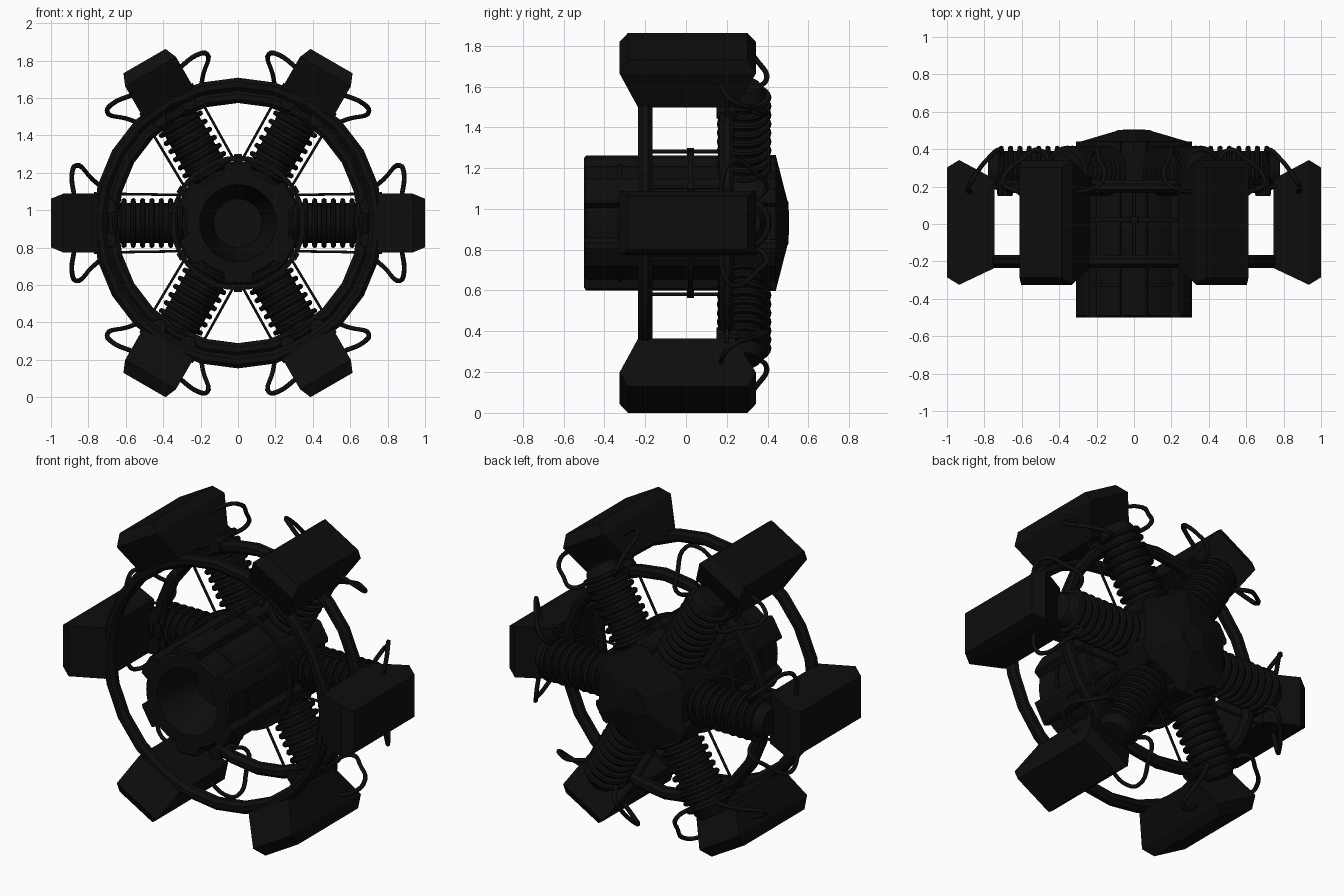
import bpy, bmesh, math
from mathutils import Vector, Matrix

cube = bpy.data.objects.get("Cube")
if cube:
    bpy.data.objects.remove(cube)

CENTRE = 0.931
black = bpy.data.materials.new("matte_black")
black.use_nodes = True
COLOUR = (0.004, 0.004, 0.004, 1)
black.diffuse_color = COLOUR
black.node_tree.nodes["Principled BSDF"].inputs["Base Color"].default_value = COLOUR


def spoke(angle):
    """Local x = outward, y = depth, z = sideways; turned about the hub axis."""
    return Matrix.Translation((0, 0, CENTRE)) @ Matrix.Rotation(-angle, 4, 'Y')


def finish(name, bm, matrix, smooth=True):
    bmesh.ops.recalc_face_normals(bm, faces=bm.faces)
    mesh = bpy.data.meshes.new(name)
    bm.to_mesh(mesh)
    bm.free()
    mesh.materials.append(black)
    obj = bpy.data.objects.new(name, mesh)
    bpy.context.collection.objects.link(obj)
    obj.matrix_world = matrix
    if smooth:
        bpy.ops.object.select_all(action='DESELECT')
        obj.select_set(True)
        bpy.context.view_layer.objects.active = obj
        bpy.ops.object.shade_smooth_by_angle(angle=math.radians(35))
    return obj


def lathe(name, profile, matrix, sides, smooth=True, closed=False, phase=0.0):
    """Spin (radius, height) points around local z."""
    bm = bmesh.new()
    rings = []
    for r, h in profile:
        rings.append([bm.verts.new((r * math.cos(phase + math.tau * i / sides),
                                    r * math.sin(phase + math.tau * i / sides), h))
                      for i in range(sides)])
    pairs = list(zip(rings, rings[1:]))
    if closed:
        pairs.append((rings[-1], rings[0]))
    for a, b in pairs:
        for i in range(sides):
            j = (i + 1) % sides
            bm.faces.new((a[i], a[j], b[j], b[i]))
    if not closed:
        bm.faces.new(rings[0])
        bm.faces.new(rings[-1])
    return finish(name, bm, matrix, smooth)


def loft(name, sections, matrix):
    """Join rectangles (outward, y_min, y_max, half_width)."""
    bm = bmesh.new()
    loops = [[bm.verts.new(p) for p in ((r, y0, -t), (r, y1, -t), (r, y1, t), (r, y0, t))]
             for r, y0, y1, t in sections]
    for a, b in zip(loops, loops[1:]):
        for i in range(4):
            j = (i + 1) % 4
            bm.faces.new((a[i], a[j], b[j], b[i]))
    bm.faces.new(loops[0])
    bm.faces.new(loops[-1])
    return finish(name, bm, matrix, False)


def pipe(name, points, radius, matrix, curved=True):
    curve = bpy.data.curves.new(name, 'CURVE')
    curve.dimensions = '3D'
    curve.bevel_depth = radius
    curve.bevel_resolution = 1
    curve.resolution_u = 5
    curve.use_fill_caps = True
    spline = curve.splines.new('BEZIER')
    spline.bezier_points.add(len(points) - 1)
    for bp, co in zip(spline.bezier_points, points):
        bp.co = co
        bp.handle_left_type = bp.handle_right_type = 'AUTO' if curved else 'VECTOR'
    curve.materials.append(black)
    obj = bpy.data.objects.new(name, curve)
    bpy.context.collection.objects.link(obj)
    obj.matrix_world = matrix


# Hub axis: local z becomes +y
axis = Matrix.Translation((0, 0, CENTRE)) @ Matrix.Rotation(-math.pi / 2, 4, 'X')

# Central barrel with a hollow front mouth
lathe("hub_barrel", [(0.13, -0.22), (0.15, -0.3), (0.2, -0.47), (0.205, -0.5), (0.275, -0.5),
                     (0.288, -0.488), (0.288, 0.44)], axis, 36)
lathe("hub_collar", [(0.28, -0.335), (0.298, -0.335), (0.298, -0.315), (0.28, -0.315)],
      axis, 36, closed=True)
lathe("back_cover", [(0.333, 0.38), (0.333, 0.44), (0.11, 0.497), (0.1, 0.503)],
      axis, 6, smooth=False, phase=math.pi / 6)
lathe("back_cap", [(0.06, 0.49), (0.06, 0.506)], axis, 12)


# Round hoops
def hoop(name, major, minor, depth, sides):
    profile = [(major + minor * math.cos(math.tau * i / 8 + math.pi / 8),
                depth + minor * math.sin(math.tau * i / 8 + math.pi / 8)) for i in range(8)]
    lathe(name, profile, axis, sides, closed=True)


hoop("front_ring", 0.742, 0.038, -0.2, 24)
hoop("back_ring", 0.677, 0.038, 0.2, 24)
lathe("hub_hoop", [(0.335, 0.01), (0.36, 0.01), (0.36, 0.035), (0.335, 0.035)],
      axis, 36, closed=True)

# Ribbed cylinder profile, running outward
FIN_START, FIN_STEP, FIN_COUNT = 0.31, 0.05, 9
ribs = [(0.1, 0.22), (0.1, FIN_START - 0.02)]
for k in range(FIN_COUNT):
    h = FIN_START + FIN_STEP * k
    ribs += [(0.106, h - 0.015), (0.128, h - 0.012), (0.134, h), (0.128, h + 0.012), (0.106, h + 0.015)]
ribs += [(0.1, 0.745), (0.08, 0.78)]

for n in range(6):
    m = spoke(math.radians(60 * n))
    gap = spoke(math.radians(60 * n + 30))

    # Outer pod
    loft(f"pod_{n}", [(0.745, -0.235, 0.24, 0.157), (0.935, -0.325, 0.342, 0.157),
                      (1.0, -0.285, 0.302, 0.13)], m)

    # Ribbed cylinder between hub and pod
    outward = m @ Matrix.Translation((0, 0.285, 0)) @ Matrix.Rotation(math.pi / 2, 4, 'Y')
    lathe(f"ribbed_cylinder_{n}", ribs, outward, 24)

    # Ridge along the barrel and the tie rod above it
    loft(f"hub_ridge_{n}", [(0.25, -0.5, 0.44, 0.08), (0.318, -0.5, 0.44, 0.07),
                            (0.33, -0.49, 0.44, 0.05)], gap)
    pipe(f"tie_rod_{n}", [(0.35, -0.23, 0), (0.35, 0.2, 0)], 0.009, gap, False)
    loft(f"tie_rod_lug_{n}", [(0.32, 0.005, 0.04, 0.025), (0.368, 0.005, 0.04, 0.02)], gap)

    for side in (-1, 1):
        label = "left" if side > 0 else "right"
        # Slim push rod beside the cylinder
        pipe(f"push_rod_{label}_{n}", [(0.28, 0.2, 0.15 * side), (0.77, 0.2, 0.158 * side)],
             0.008, m, False)
        # Looped lead from the cylinder head to the pod side
        path = [(0.70, 0.3, 0.10), (0.715, 0.395, 0.17), (0.78, 0.35, 0.235),
                (0.868, 0.23, 0.308), (0.888, 0.19, 0.26), (0.875, 0.17, 0.14)]
        pipe(f"lead_{label}_{n}", [(r, y, t * side) for r, y, t in path], 0.013, m)
        # Plug boss at the head
        boss = m @ Matrix.Translation((0.69, 0.2, 0.09 * side))
        lathe(f"plug_boss_{label}_{n}", [(0.04, -0.05), (0.045, 0), (0.04, 0.05)],
              boss @ Matrix.Rotation(math.pi / 2, 4, 'X'), 10)
